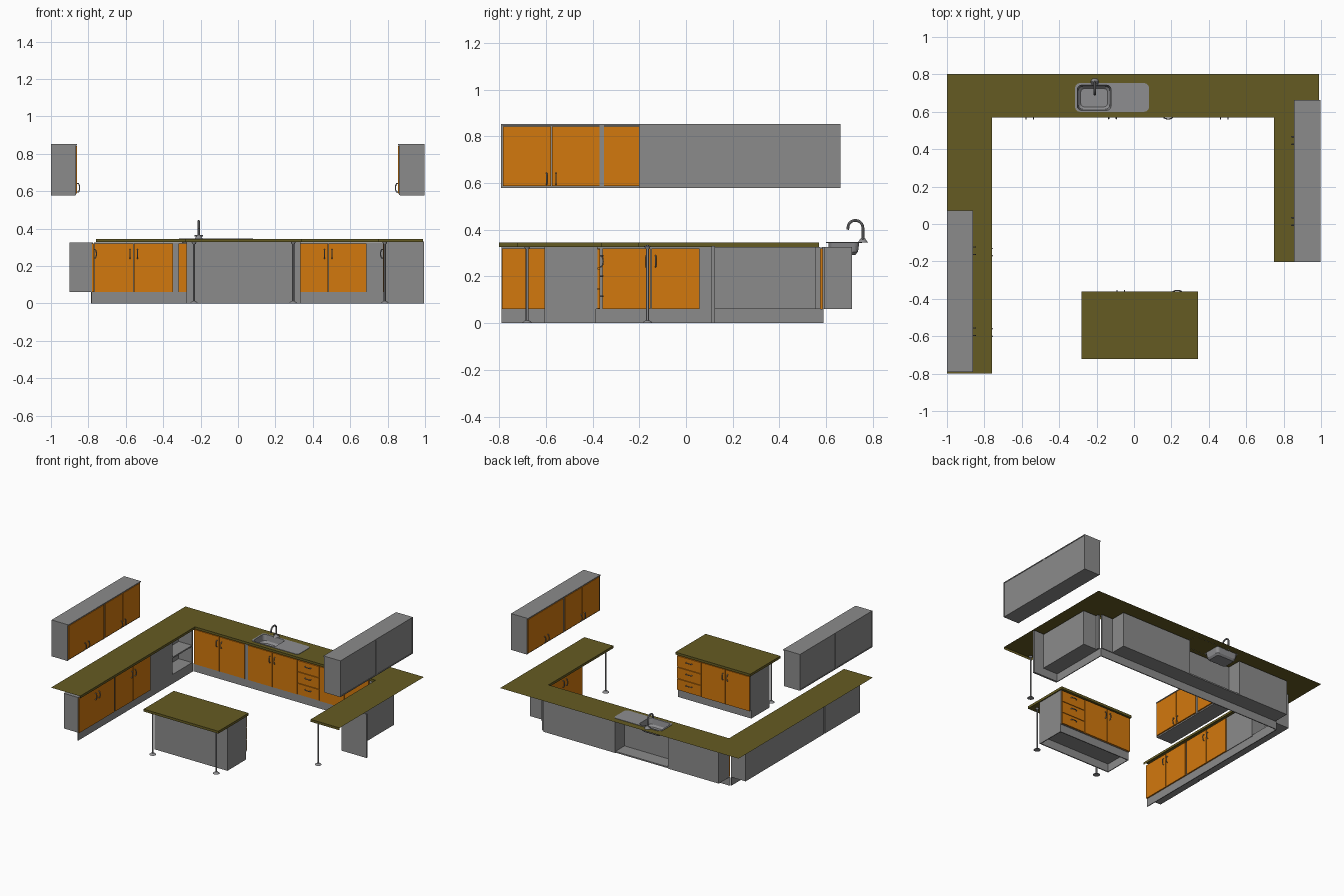
import bpy, bmesh, math
from mathutils import Vector

if "Cube" in bpy.data.objects:
    bpy.data.objects.remove(bpy.data.objects["Cube"])


def material(name, rgb):
    m = bpy.data.materials.new(name)
    m.diffuse_color = (*rgb, 1)
    m.use_nodes = True
    m.node_tree.nodes["Principled BSDF"].inputs["Base Color"].default_value = m.diffuse_color
    return m


GREY = material("grey", (0.26, 0.26, 0.26))
ORANGE = material("orange", (0.65, 0.19, 0.004))
OLIVE = material("olive", (0.13, 0.105, 0.016))
STEEL = material("steel", (0.27, 0.27, 0.28))


def finish(name, bm, mat, recalc=True):
    if recalc:
        bmesh.ops.recalc_face_normals(bm, faces=bm.faces)
    me = bpy.data.meshes.new(name)
    bm.to_mesh(me)
    bm.free()
    me.materials.append(mat)
    ob = bpy.data.objects.new(name, me)
    bpy.context.collection.objects.link(ob)
    return ob


def box(name, p, q, mat):
    bm = bmesh.new()
    bmesh.ops.create_cube(bm, size=1)
    for v in bm.verts:
        v.co = [(a + b) / 2 + c * abs(b - a) for a, b, c in zip(p, q, v.co)]
    return finish(name, bm, mat)


def tube(name, pts, r, mat=STEEL):
    cu = bpy.data.curves.new(name, 'CURVE')
    cu.dimensions = '3D'
    cu.bevel_depth, cu.bevel_resolution, cu.use_fill_caps = r, 2, True
    sp = cu.splines.new('POLY')
    sp.points.add(len(pts) - 1)
    for s, p in zip(sp.points, pts):
        s.co = (*p, 1)
    cu.materials.append(mat)
    ob = bpy.data.objects.new(name, cu)
    bpy.context.collection.objects.link(ob)
    bpy.ops.object.select_all(action='DESELECT')
    ob.select_set(True)
    bpy.context.view_layer.objects.active = ob
    bpy.ops.object.convert(target='MESH')
    bpy.ops.object.shade_smooth_by_angle()


def cone(name, x, y, z0, z1, r0, r1, mat=STEEL):
    bm = bmesh.new()
    bmesh.ops.create_cone(bm, cap_ends=True, segments=20, radius1=r0, radius2=r1, depth=z1 - z0)
    bmesh.ops.translate(bm, verts=bm.verts, vec=(x, y, (z0 + z1) / 2))
    finish(name, bm, mat)


# Each run maps (along, outward, z) to world, measured from its door plane
RUNS = {
    "back": lambda u, d, z: (u, 0.585 - d, z),
    "left": lambda u, d, z: (-0.78 + d, u, z),
    "right": lambda u, d, z: (0.785 - d, u, z),
    "island": lambda u, d, z: (u, -0.378 + d, z),
    "left_wall": lambda u, d, z: (-0.87 + d, u, z),
    "right_wall": lambda u, d, z: (0.865 - d, u, z),
}


def slab(run, part, u0, u1, d0, d1, z0, z1, mat=GREY):
    f = RUNS[run]
    box(f"{run}_{part}", f(u0, d0, z0), f(u1, d1, z1), mat)


def handle(run, u, z, flat=False):
    pts = []
    for i in range(9):
        t = math.pi * i / 8
        s, d = -0.024 * math.cos(t), 0.01 + 0.013 * math.sin(t) ** 0.6
        pts.append(RUNS[run](u + s, d, z) if flat else RUNS[run](u, d, z + s))
    tube(run + "_handle", pts, 0.003)


def door_pair(run, a, b, z0=0.06, z1=0.32, hz=0.265):
    m = (a + b) / 2
    for u0, u1, h in ((a, m, m - 0.02), (m, b, m + 0.02)):
        slab(run, "door", u0 + 0.002, u1 - 0.002, 0, 0.01, z0, z1, ORANGE)
        handle(run, h, hz)


def drawers(run, a, b):
    h = 0.26 / 3
    for i in range(3):
        z = 0.06 + i * h
        slab(run, "drawer", a + 0.002, b - 0.002, 0, 0.01, z + 0.002, z + h - 0.002, ORANGE)
        handle(run, (a + b) / 2, z + 0.055, True)


# Back run
slab("back", "cabinet_a", -0.77, -0.345, -0.125, 0, 0.06, 0.325)
door_pair("back", -0.77, -0.345)
slab("back", "filler", -0.345, -0.32, -0.015, 0.006, 0.06, 0.325)
slab("back", "sink_front", -0.32, 0.095, -0.012, 0, 0.06, 0.325)
slab("back", "sink_floor", -0.345, 0.095, -0.12, -0.012, 0.06, 0.07)
door_pair("back", -0.32, 0.09)
slab("back", "cabinet_b", 0.095, 0.69, -0.125, 0, 0.06, 0.325)
drawers("back", 0.09, 0.275)
door_pair("back", 0.275, 0.69)
slab("back", "corner_filler", 0.69, 0.785, -0.01, 0, 0.06, 0.325)
slab("back", "kick", -0.78, 0.79, -0.004, 0.003, 0, 0.06)

# Left run, with the open corner shelf
for a, b in ((-0.79, -0.37), (-0.36, 0.06)):
    slab("left", "cabinet", a, b, -0.12, 0, 0.06, 0.325)
    door_pair("left", a, b)
slab("left", "filler", -0.37, -0.36, -0.1, 0.004, 0.06, 0.325)
slab("left", "blank_cabinet", 0.06, 0.33, -0.12, 0.004, 0.06, 0.325)
for z in (0.06, 0.19, 0.315):
    slab("left", "shelf", 0.33, 0.575, -0.12, 0, z, z + 0.01)
slab("left", "shelf_back", 0.33, 0.575, -0.12, -0.112, 0.06, 0.325)
slab("left", "shelf_side", 0.567, 0.575, -0.12, 0, 0.06, 0.325)
slab("left", "kick", -0.79, 0.58, -0.006, 0, 0, 0.06)

# Right run
slab("right", "cabinet", 0.125, 0.555, -0.13, 0, 0.06, 0.325)
door_pair("right", 0.125, 0.555)
slab("right", "end_panel", 0.11, 0.125, -0.21, 0, 0, 0.33)
slab("right", "kick", 0.12, 0.585, -0.006, 0, 0, 0.06)
slab("right", "filler", 0.555, 0.575, -0.02, 0, 0.06, 0.325)

# Island
slab("island", "cabinet", -0.27, 0.33, -0.22, 0, 0.06, 0.325)
slab("island", "back_panel", -0.275, 0.335, -0.227, -0.219, 0, 0.33)
slab("island", "kick", -0.27, 0.33, -0.014, -0.007, 0, 0.06)
for u in (-0.275, 0.329):
    slab("island", "foot_side", u, u + 0.006, -0.22, -0.007, 0, 0.07)
    slab("island", "side", u, u + 0.006, -0.22, 0, 0.06, 0.326)
door_pair("island", -0.273, 0.13)
drawers("island", 0.13, 0.333)
box("island_top", (-0.282, -0.722, 0.327), (0.342, -0.362, 0.345), OLIVE)

# Wall cabinets
for run, a in (("left_wall", -0.79), ("right_wall", -0.2)):
    slab(run, "case", a, a + 0.86, -0.128, 0, 0.582, 0.848)
    slab(run, "top", a - 0.002, a + 0.862, -0.131, 0.01, 0.845, 0.852)
    slab(run, "bottom", a - 0.002, a + 0.862, -0.131, 0, 0.578, 0.585)
    for u in (a - 0.002, a + 0.42, a + 0.856):
        slab(run, "stile", u, u + (0.018 if u == a + 0.42 else 0.006), -0.131, 0.004, 0.58, 0.85)
    door_pair(run, a + 0.005, a + 0.422, 0.588, 0.842, 0.618)
    door_pair(run, a + 0.438, a + 0.855, 0.588, 0.842, 0.618)

# Countertop: open sheet with a sink hole, plus lips on the inner edges
bm = bmesh.new()
for x0, x1, y0, y1 in ((-1, -0.758, -0.8, 0.57), (0.748, 0.99, -0.203, 0.57),
                       (-1, -0.305, 0.57, 0.802), (-0.12, 0.99, 0.57, 0.802),
                       (-0.305, -0.12, 0.57, 0.605), (-0.305, -0.12, 0.745, 0.802)):
    bm.faces.new([bm.verts.new((x, y, 0.345)) for x, y in ((x0, y0), (x1, y0), (x1, y1), (x0, y1))])
bmesh.ops.remove_doubles(bm, verts=bm.verts, dist=1e-5)
finish("countertop", bm, OLIVE, False)
bm = bmesh.new()
edge = [(-0.758, -0.8), (-0.758, 0.57), (0.748, 0.57), (0.748, -0.203), (0.99, -0.203)]
for (xa, ya), (xb, yb) in zip(edge, edge[1:]):
    bm.faces.new([bm.verts.new(c) for c in
                  ((xa, ya, 0.327), (xb, yb, 0.327), (xb, yb, 0.345), (xa, ya, 0.345))][::-1])
bmesh.ops.reverse_faces(bm, faces=bm.faces)
finish("countertop_lip", bm, OLIVE, False)

# Sink: drainer rim stepping down into a rounded bowl
bm = bmesh.new()


def loop(x0, x1, y0, y1, r, z):
    vs = []
    for i, (cx, cy) in enumerate(((x1 - r, y1 - r), (x0 + r, y1 - r), (x0 + r, y0 + r), (x1 - r, y0 + r))):
        for k in range(6):
            t = math.pi / 2 * (i + k / 5)
            vs.append(bm.verts.new((cx + r * math.cos(t), cy + r * math.sin(t), z)))
    return vs


rings = [loop(-0.315, 0.08, 0.6, 0.753, 0.025, 0.344), loop(-0.315, 0.08, 0.6, 0.753, 0.025, 0.348),
         loop(-0.303, -0.123, 0.608, 0.742, 0.022, 0.348), loop(-0.297, -0.13, 0.614, 0.736, 0.022, 0.305),
         loop(-0.285, -0.142, 0.626, 0.724, 0.02, 0.292)]
for a, b in zip(rings, rings[1:]):
    for i in range(24):
        j = (i + 1) % 24
        bm.faces.new((a[i], a[j], b[j], b[i]))
bm.faces.new(rings[-1])
finish("sink", bm, STEEL)

# Faucet
cone("faucet_base", -0.21, 0.757, 0.345, 0.365, 0.022, 0.008)
arc = [(-0.21, 0.725 + 0.032 * math.cos(math.pi * i / 10), 0.408 + 0.032 * math.sin(math.pi * i / 10))
       for i in range(11)]
tube("faucet_spout", [(-0.21, 0.757, 0.345)] + arc + [(-0.21, 0.692, 0.4)], 0.006)
tube("faucet_lever", [(-0.232, 0.757, 0.362), (-0.188, 0.757, 0.362)], 0.004)

# Support legs
for x, y in ((-0.235, -0.68), (0.295, -0.68), (0.785, -0.165)):
    cone("leg_foot", x, y, 0, 0.012, 0.024, 0.009)
    cone("leg_post", x, y, 0.01, 0.335, 0.006, 0.006)
    cone("leg_cap", x, y, 0.318, 0.33, 0.009, 0.014)
